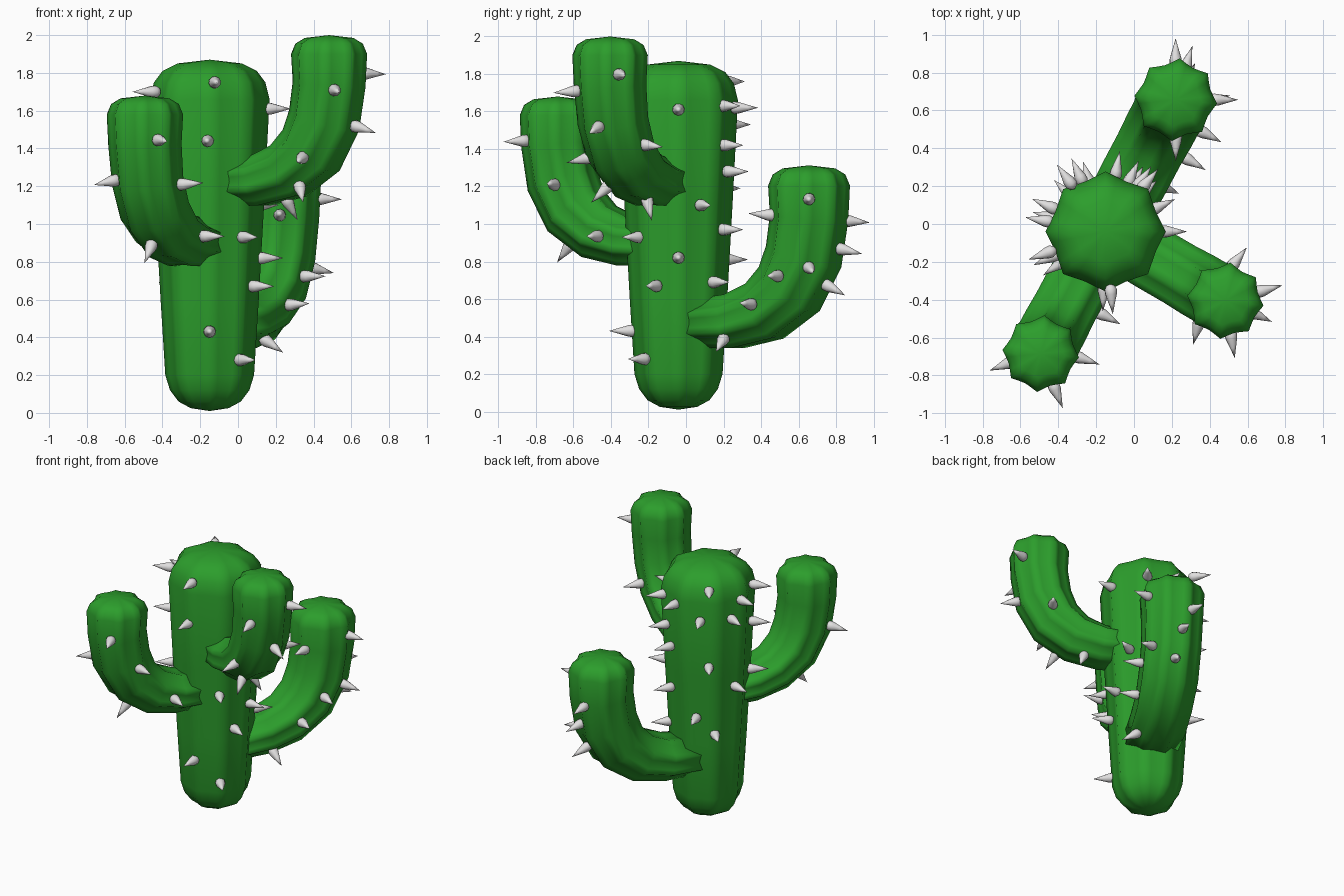
import bpy, bmesh, math
from mathutils import Vector

cube = bpy.data.objects.get("Cube")
if cube:
    bpy.data.objects.remove(cube, do_unlink=True)

Z = Vector((0, 0, 1))
BODY = Vector((-0.15, -0.04, 0))


def material(name, colour, roughness):
    m = bpy.data.materials.new(name)
    m.use_nodes = True
    m.diffuse_color = colour
    m.roughness = roughness
    node = m.node_tree.nodes["Principled BSDF"]
    node.inputs["Base Color"].default_value = colour
    node.inputs["Roughness"].default_value = roughness
    return m


GREEN = material("cactus green", (0.025, 0.34, 0.025, 1), 0.7)
GREY = material("thorn grey", (0.75, 0.74, 0.74, 1), 0.6)


def loft(bm, rings, sides, start=None, end=None, rib=0.0, phase=0.0):
    """Skin rings of (centre, u, v); ribs pull the surface in between ridges."""
    loops = []
    for c, u, v in rings:
        loop = []
        for i in range(sides):
            a = math.tau * i / sides
            k = 1 - rib * abs(math.sin(4 * a))
            loop.append(bm.verts.new(c + k * (u * math.cos(a + phase) + v * math.sin(a + phase))))
        loops.append(loop)
    for lo, hi in zip(loops, loops[1:]):
        for i in range(sides):
            j = (i + 1) % sides
            bm.faces.new((lo[i], lo[j], hi[j], hi[i]))
    for point, loop in ((start, loops[0]), (end, loops[-1])):
        if point is not None:
            tip = bm.verts.new(point)
            for i in range(sides):
                bm.faces.new((loop[i], loop[(i + 1) % sides], tip))


def finish(bm, name, mat):
    bmesh.ops.recalc_face_normals(bm, faces=bm.faces[:])
    mesh = bpy.data.meshes.new(name)
    bm.to_mesh(mesh)
    bm.free()
    mesh.materials.append(mat)
    for p in mesh.polygons:
        p.use_smooth = True
    obj = bpy.data.objects.new(name, mesh)
    bpy.context.collection.objects.link(obj)


def thorn(bm, base, direction):
    """Teardrop thorn with its round base sunk into the surface."""
    d = direction.normalized()
    u = d.orthogonal().normalized()
    v = d.cross(u)
    shape = ((-0.025, 0.022), (-0.005, 0.033), (0.02, 0.031), (0.07, 0.016))
    loft(bm, [(base + d * h, u * r, v * r) for h, r in shape], 10,
         base - d * 0.035, base + d * 0.125)


# Ribbed trunk: height, radius
trunk = [(0.025, 0.10), (0.06, 0.165), (0.12, 0.21), (0.2, 0.235), (0.6, 0.26),
         (1.1, 0.288), (1.66, 0.317), (1.75, 0.295), (1.81, 0.25), (1.85, 0.17)]
bm = bmesh.new()
loft(bm, [(BODY + Z * z, Vector((r, 0, 0)), Vector((0, r, 0))) for z, r in trunk],
     32, BODY + Z * 0.01, BODY + Z * 1.87, 0.1)
finish(bm, "trunk", GREEN)

# Trunk thorns: angle in degrees, height
bm = bmesh.new()
for deg, z in ((-85, 1.75), (-92, 1.44), (-90, 0.43), (-50, 0.93), (-27, 0.67),
               (-48, 0.28), (0, 1.61), (25, 1.1), (0, 0.82), (50, 1.63), (80, 1.62),
               (55, 1.42), (65, 1.28), (60, 0.97), (45, 0.69), (126, 1.76), (170, 1.65),
               (115, 1.53), (156, 1.53), (126, 1.19), (165, 1.02), (108, 0.81),
               (135, 0.69), (200, 1.7), (205, 1.42), (215, 1.05)):
    a = math.radians(deg)
    d = Vector((math.cos(a), math.sin(a), 0))
    thorn(bm, BODY + Z * z + d * (0.225 + 0.05 * z), d)
finish(bm, "trunk_thorns", GREY)

# Arm path: distance out, height, thickness, half width
PATH = [(0.05, 0.125, 0.125, 0.18), (0.31, 0.14, 0.145, 0.185), (0.48, 0.19, 0.165, 0.185),
        (0.62, 0.3, 0.185, 0.19), (0.70, 0.46, 0.195, 0.19), (0.73, 0.65, 0.195, 0.195),
        (0.73, 0.81, 0.203, 0.203), (0.73, 0.865, 0.18, 0.18), (0.73, 0.895, 0.13, 0.13)]


def arm(name, deg, base_z, size, thorns):
    a = math.radians(deg)
    out = Vector((math.cos(a), math.sin(a), 0))
    side = Z.cross(out)
    origin = BODY + Z * base_z

    def frame(i):
        p, q = PATH[max(i - 1, 0)], PATH[min(i + 1, len(PATH) - 1)]
        t = Vector((q[0] - p[0], q[1] - p[1])).normalized()
        r, z, thick, wide = (n * size for n in PATH[i])
        return origin + out * r + Z * z, (out * t.y - Z * t.x) * thick, side * wide

    rings = [frame(i) for i in range(len(PATH))]
    bm = bmesh.new()
    top = origin + (out * 0.73 + Z * 0.91) * size
    loft(bm, rings, 32, rings[0][0], top, 0.13, math.radians(22.5))
    finish(bm, name, GREEN)

    # Thorns: place along the path, angle around it (0 is the outer side)
    bm = bmesh.new()
    for t, phi in thorns:
        i = int(t)
        c, u, v = (p.lerp(q, t - i) for p, q in zip(rings[i], rings[i + 1]))
        d = u * math.cos(math.radians(phi)) + v * math.sin(math.radians(phi))
        thorn(bm, c + d * 0.95, d)
    finish(bm, name + "_thorns", GREY)


arm("tall_arm", -30, 1.09, 1.0,
    ((5.4, 45), (4.9, -50), (4.1, 5), (3, -70), (2.3, -30), (3.3, 80), (1.5, 20)))
arm("front_arm", -118, 0.77, 1.0,
    ((5.2, 50), (4.2, -40), (3.8, 100), (2.5, 0), (1.5, 90)))
arm("back_arm", 62, 0.33, 1.08,
    ((5.6, -62), (5, 28), (5, -152), (4.4, 10), (3.9, -50), (3.4, -90),
     (3.6, 0), (2.2, -95), (1, -50)))
